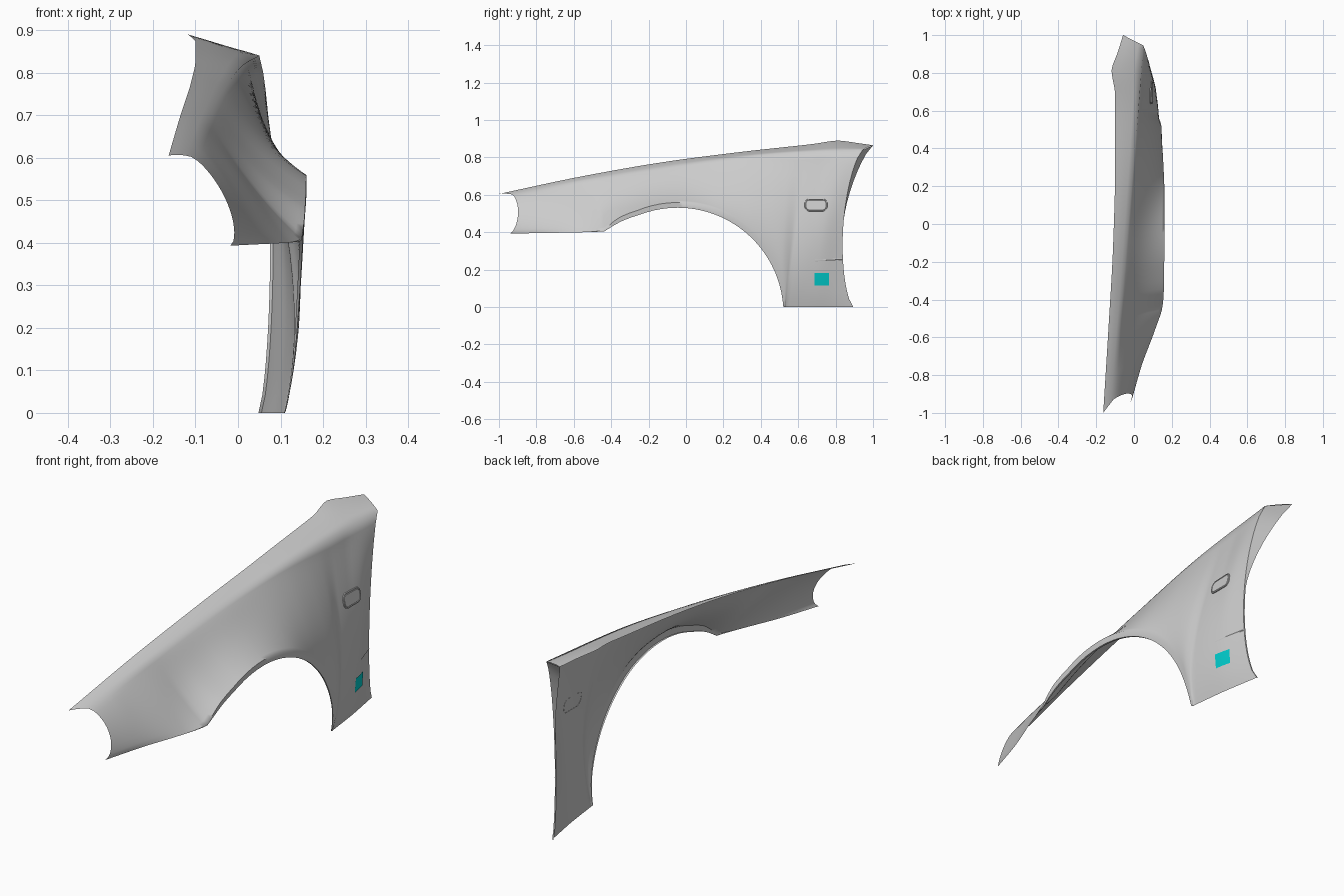
import bpy, bmesh, math
from mathutils import Vector
from mathutils.bvhtree import BVHTree

if "Cube" in bpy.data.objects:
    bpy.data.objects.remove(bpy.data.objects["Cube"])


def smooth_table(rows):
    """Monotone cubic interpolator over rows of (t, a, b, ...)."""
    ts = [r[0] for r in rows]
    n = len(rows)

    def slope(i, c):
        if i == 0:
            return (rows[1][c] - rows[0][c]) / (ts[1] - ts[0])
        if i == n - 1:
            return (rows[-1][c] - rows[-2][c]) / (ts[-1] - ts[-2])
        a = (rows[i][c] - rows[i - 1][c]) / (ts[i] - ts[i - 1])
        b = (rows[i + 1][c] - rows[i][c]) / (ts[i + 1] - ts[i])
        return 0 if a * b <= 0 else 2 * a * b / (a + b)

    def at(t):
        i = 0
        while i < n - 2 and t > ts[i + 1]:
            i += 1
        h = ts[i + 1] - ts[i]
        s = min(1, max(0, (t - ts[i]) / h))
        out = []
        for c in range(1, len(rows[0])):
            p, q = rows[i][c], rows[i + 1][c]
            out.append(p * (1 + 2 * s) * (1 - s) ** 2 + q * s * s * (3 - 2 * s)
                       + h * s * (1 - s) * (slope(i, c) * (1 - s) - slope(i + 1, c) * s))
        return out
    return at


def finish(bm, name, angle=60):
    me = bpy.data.meshes.new(name)
    bm.to_mesh(me)
    ob = bpy.data.objects.new(name, me)
    bpy.context.collection.objects.link(ob)
    bpy.ops.object.select_all(action='DESELECT')
    ob.select_set(True)
    bpy.context.view_layer.objects.active = ob
    bpy.ops.object.shade_smooth_by_angle(angle=math.radians(angle))
    return ob


def add_grid(bm, cols):
    vs = [[bm.verts.new(p) for p in col] for col in cols]
    for a, b in zip(vs, vs[1:]):
        for j in range(len(a) - 1):
            bm.faces.new((a[j], a[j + 1], b[j + 1], b[j]))


# Bonnet-side edge and shoulder crease: y, z, x
inner = smooth_table([(-1, .605, -.163), (-.55, .70, -.135), (-.1, .778, -.11), (.3, .83, -.1),
                      (.68, .872, -.1), (.82, .89, -.119), (.84, .888, -.113),
                      (.91, .878, -.086), (1, .865, -.058)])
crease = smooth_table([(-.93, .602, -.11), (-.5, .685, -.072), (0, .765, -.03),
                       (.5, .82, .015), (.945, .84, .050)])
# Columns: crease y, inner y, lower edge y, z, x, arch lip width, bulge in x, bulge in y
keys = [(-.93, -1, -.94, .393, -.018, 0, .037, .037),
        (-.78, -.8, -.75, .396, .04, 0, .025, .012),
        (-.6, -.6, -.55, .400, .115, 0, .003, 0),
        (-.5, -.5, -.435, .405, .150, .008, -.016, 0),
        (-.38, -.38, -.33, .462, .158, .024, -.024, 0),
        (-.05, -.05, -.045, .527, .161, .028, -.018, 0),
        (.15, .15, .155, .5, .161, .028, -.002, 0),
        (.32, .33, .31, .405, .155, .025, .016, 0),
        (.45, .47, .435, .265, .146, .02, .033, 0),
        (.55, .57, .5, .12, .133, .012, .045, 0),
        (.64, .66, .525, 0, .11, .005, .05, 0),
        (.65, .67, .531, 0, .109, 0, .05, 0),
        (.82, .84, .7, 0, .088, 0, .045, -.03),
        (.945, 1, .895, 0, .055, 0, .03, -.08)]
column = smooth_table(keys)
ROWS = 20
arch_centre = Vector((0, -.045, -.035))

samples = []
for a, b in zip(keys, keys[1:]):
    n = 1 if b[0] - a[0] < .05 else 7
    samples += [a[0] + (b[0] - a[0]) * i / n for i in range(n)]
samples.append(keys[-1][0])

# Fender skin: top strip, side, arch lip and its small inward return
cols, rear_edge = [], []
for t in samples:
    iy, by, bz, bx, lip, bulx, buly = column(t)
    iz, ix = inner(iy)
    cz, cx = crease(t)
    lip = max(0, lip)
    out = (Vector((0, by, bz)) - arch_centre).normalized()
    low = Vector((bx, by, bz))
    if -.436 < by < .5249:          # keep the arch on its circle
        r = .566 + .022 * min(1, max(0, (-.25 - by) / .185))
        low = arch_centre + out * r
        low = Vector((bx, low.y, max(0, low.z)))
    if bz < .05:
        out = Vector((0, 1, 0)).lerp(out, bz / .05)
    top, edge, outer = Vector((ix, iy, iz)), Vector((cx, t, cz)), low + out * lip
    col = []
    for j in range(4):
        p = top.lerp(edge, j / 4)
        p.z += .003 * math.sin(math.pi * j / 4)
        col.append(p)
    f = max(0, min(1, (t + .8) / .3, (.945 - t) / .2))   # bulge sits lower mid-length
    for j in range(ROWS + 1):
        v = j / ROWS
        w = max(0, 4 * v * (1 - v)) ** .7
        wx = w * (1 - f) + 5.38 * v ** 1.5 * (1 - v) * f
        col.append(edge.lerp(outer, v) + Vector((bulx * wx, buly * w, 0)))
    rear_edge = col[4:]
    col.append(low - Vector((.1 * lip, 0, 0)))
    col.append(low - Vector((.4 * lip, 0, 0)))
    cols.append(col)
bm = bmesh.new()
add_grid(bm, cols)

# Rear return: wide below the windscreen corner, narrow lower down
flange = []
for j, p in enumerate(rear_edge):
    w = max(0, 1 - j / ROWS / .45) ** 1.5
    flange.append(p + Vector((-.108, .055, .025)) * w - Vector((.007, 0, 0)) * (1 - w))
add_grid(bm, [rear_edge, flange])
bmesh.ops.remove_doubles(bm, verts=bm.verts, dist=1e-4)
bmesh.ops.dissolve_degenerate(bm, edges=bm.edges, dist=1e-5)
tree = BVHTree.FromBMesh(bm)
finish(bm, "fender")
bm.free()


def drape(y, z, lift):
    hit = tree.ray_cast(Vector((1, y, z)), Vector((-1, 0, 0)))[0]
    return Vector(((hit.x if hit else .08) + lift, y, z))


def rounded(cy, cz, w, h, r, lift):
    pts = []
    for k in range(24):
        a = 2 * math.pi * (k + .5) / 24
        sy, sz = (1 if math.cos(a) > 0 else -1), (1 if math.sin(a) > 0 else -1)
        pts.append(drape(cy + sy * (w / 2 - r) + r * math.cos(a),
                         cz + sz * (h / 2 - r) + r * math.sin(a), lift))
    return pts


# Side marker lamp: raised rim, groove and lens
bm = bmesh.new()
rings = [rounded(.695, .545, .122 - 2 * d, .068 - 2 * d, .026 - d, lift)
         for d, lift in ((0, -.001), (.001, .004), (.005, .004), (.006, .002), (.008, .004))]
loops = [[bm.verts.new(p) for p in r] for r in rings]
for a, b in zip(loops, loops[1:]):
    for k in range(24):
        m = (k + 1) % 24
        bm.faces.new((a[k], a[m], b[m], b[k]))
bm.faces.new(loops[-1])
finish(bm, "side_marker", 28)
bm.free()

# Pressed line running to the rear edge
bm = bmesh.new()
line = []
for i in range(9):
    s = i / 8
    y, z = .69 + .145 * s, .247 + .008 * s
    line.append([drape(y, z + .006, .0005), drape(y, z, .001 + .002 * s), drape(y, z - .003, .0005)])
add_grid(bm, line)
finish(bm, "pressed_line", 28)
bm.free()

# Coloured square on the lower panel
bm = bmesh.new()
add_grid(bm, [[drape(.688 + .077 * i / 4, .183 - .067 * j / 4, .003) for j in range(5)]
              for i in range(5)])
badge = finish(bm, "cyan_patch")
bm.free()
mat = bpy.data.materials.new("cyan")
mat.diffuse_color = (0, .6, .6, 1)
mat.use_nodes = True
mat.node_tree.nodes["Principled BSDF"].inputs["Base Color"].default_value = mat.diffuse_color
badge.data.materials.append(mat)
